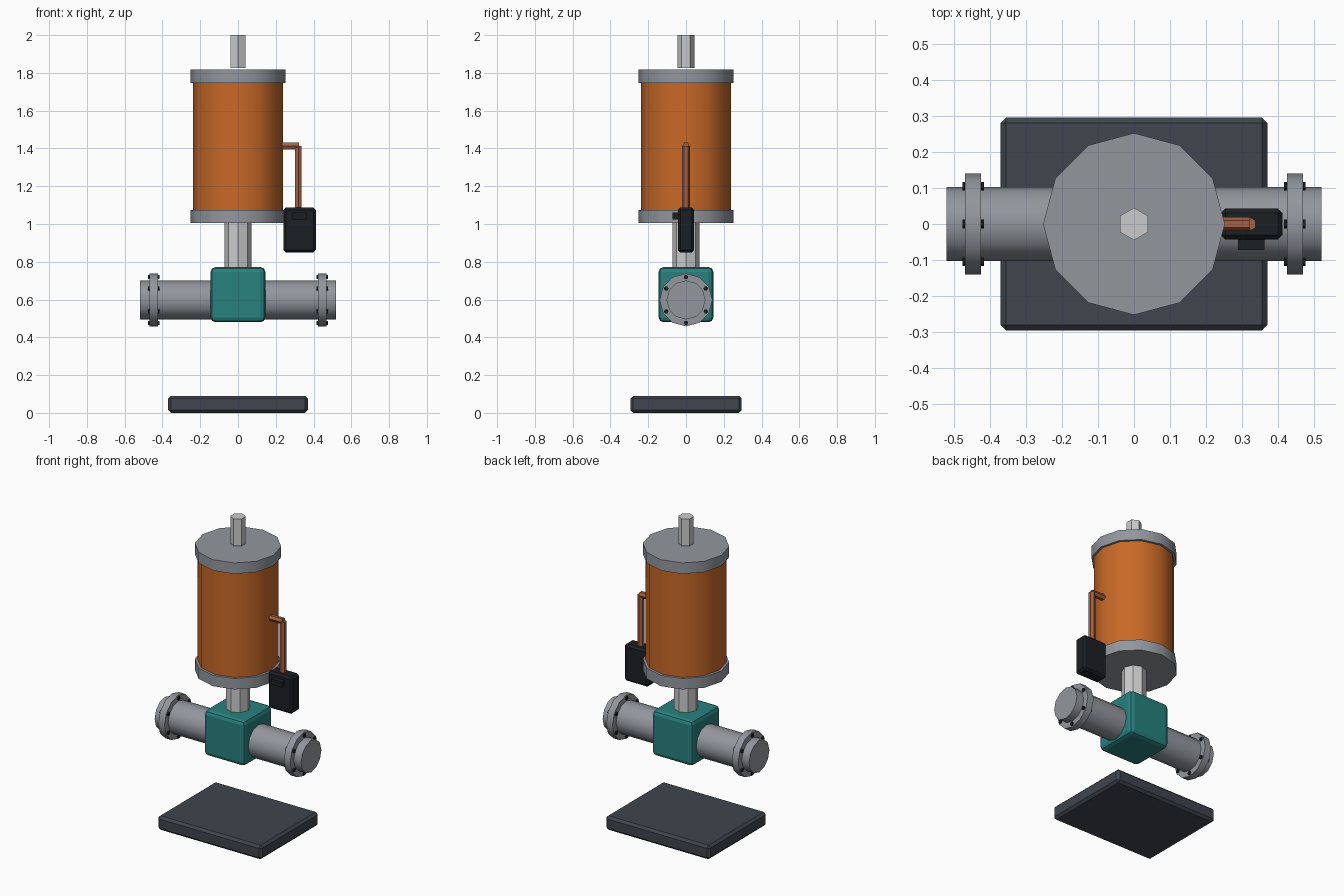
import bpy
from math import pi, sin, cos, radians

if "Cube" in bpy.data.objects:
    bpy.data.objects.remove(bpy.data.objects["Cube"])


def material(name, rgb):
    m = bpy.data.materials.new(name)
    m.diffuse_color = (*rgb, 1)
    m.use_nodes = True
    m.node_tree.nodes["Principled BSDF"].inputs["Base Color"].default_value = m.diffuse_color
    return m


ORANGE = material("orange_paint", (0.58, 0.14, 0.02))
TEAL = material("teal_paint", (0.02, 0.22, 0.21))
SLATE = material("slate_paint", (0.05, 0.06, 0.075))
BLACK = material("black_plastic", (0.012, 0.014, 0.017))
COPPER = material("copper", (0.38, 0.12, 0.05))
STEEL = material("bright_steel", (0.6, 0.6, 0.62))
GREY = material("grey_metal", (0.29, 0.31, 0.34))


def finish(name, mat, smooth):
    ob = bpy.context.object
    ob.name = name
    ob.data.materials.append(mat)
    if smooth:
        bpy.ops.object.shade_smooth_by_angle(angle=radians(smooth))
    return ob


def box(name, lo, hi, mat, bevel=0.0, segments=1):
    bpy.ops.mesh.primitive_cube_add(size=1, location=[(a + b) / 2 for a, b in zip(lo, hi)])
    ob = bpy.context.object
    ob.scale = [b - a for a, b in zip(lo, hi)]
    bpy.ops.object.transform_apply(location=False, rotation=False, scale=True)
    if bevel:
        b = ob.modifiers.new("bevel", "BEVEL")
        b.width, b.segments = bevel, segments
    return finish(name, mat, 0)


def cyl(name, r, start, end, centre, mat, axis="z", sides=12, smooth=0):
    """Cylinder from start to end along an axis; centre gives the other two coordinates."""
    mid = (start + end) / 2
    loc = (mid, *centre) if axis == "x" else (*centre, mid)
    rot = (0, pi / 2, 0) if axis == "x" else (0, 0, 0)
    bpy.ops.mesh.primitive_cylinder_add(vertices=sides, radius=r, depth=end - start,
                                        location=loc, rotation=rot)
    return finish(name, mat, smooth)


# Base plate
box("base_plate", (-0.37, -0.295, 0), (0.37, 0.295, 0.09), SLATE, 0.015)

# Valve body and the pipe running through it
PIPE_Z = 0.598
box("valve_body", (-0.145, -0.145, 0.48), (0.145, 0.145, 0.772), TEAL, 0.026, 2)
cyl("pipe", 0.103, -0.52, 0.52, (0, PIPE_Z), GREY, "x", smooth=31)

# Flanges with six bolts each
for side, label in ((-1, "left"), (1, "right")):
    x = side * 0.446
    cyl(f"{label}_flange", 0.14, x - 0.022, x + 0.022, (0, PIPE_Z), GREY, "x", smooth=31)
    for i in range(6):
        a = pi / 2 + i * pi / 3
        cyl(f"{label}_flange_bolt_{i + 1}", 0.012, x - 0.03, x + 0.03,
            (0.121 * cos(a), PIPE_Z + 0.121 * sin(a)), BLACK, "x", 6)

# Yoke neck, actuator barrel, end caps and top stem
cyl("neck", 0.072, 0.75, 1.02, (0, 0), STEEL, sides=8)
cyl("actuator_barrel", 0.237, 1.04, 1.78, (0, 0), ORANGE, smooth=31)
cyl("lower_cap", 0.252, 1.005, 1.075, (0, 0), GREY, smooth=31)
cyl("upper_cap", 0.252, 1.747, 1.817, (0, 0), GREY, smooth=31)
cyl("top_stem", 0.045, 1.827, 2.0, (0, 0), STEEL, sides=6)

# Control box with its side button
box("control_box", (0.24, -0.043, 0.85), (0.412, 0.043, 1.087), BLACK, 0.013)
box("control_button", (0.288, -0.072, 1.025), (0.362, -0.035, 1.06), BLACK)

# Air line: bent hexagonal tube from the barrel down to the box
cyl("air_line_horizontal", 0.02, 0.21, 0.322, (0, 1.413), COPPER, "x", 6)
cyl("air_line_vertical", 0.02, 1.07, 1.413, (0.32, 0), COPPER, sides=6)
